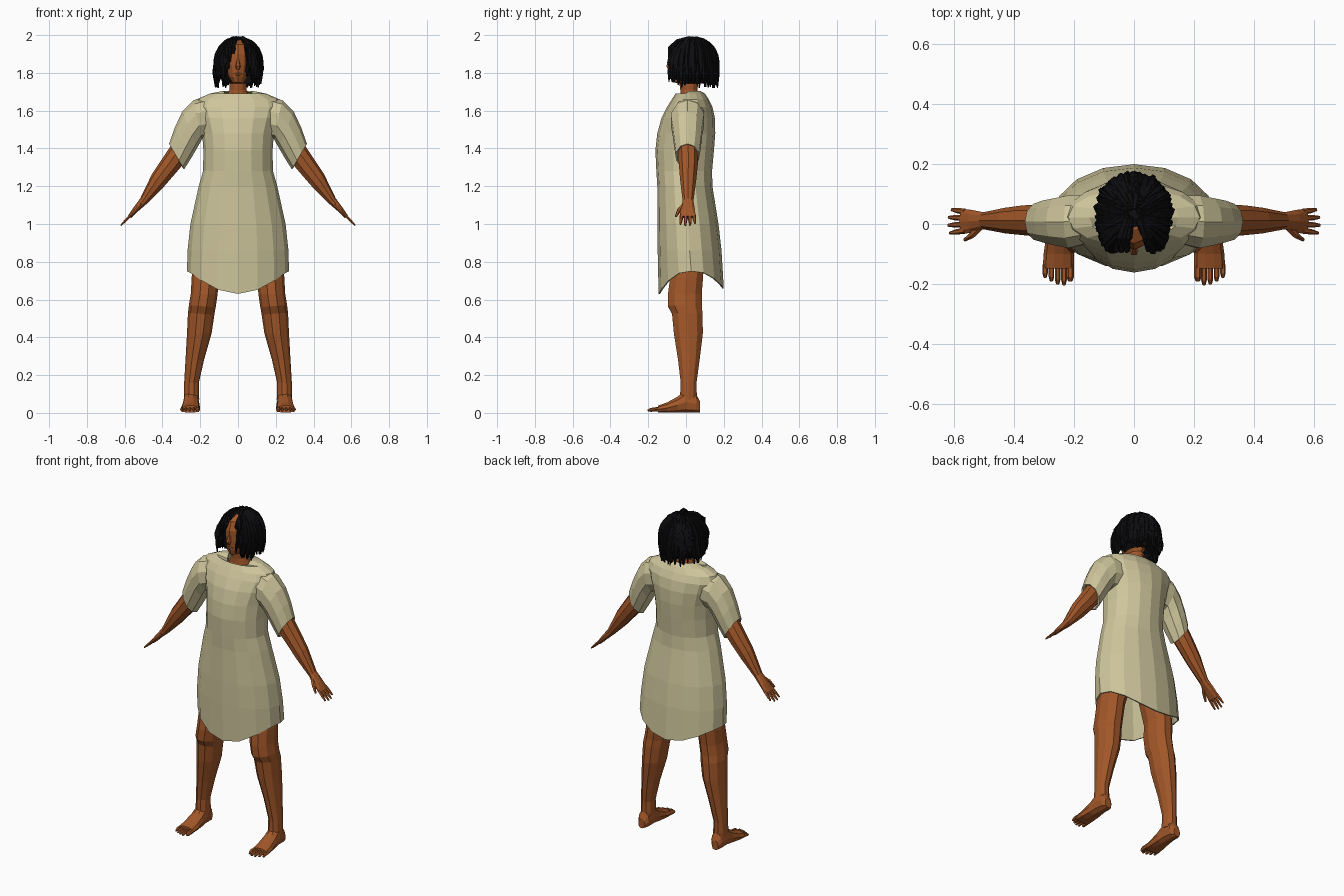
import bpy, bmesh, math, random
from mathutils import Vector

if "Cube" in bpy.data.objects:
    bpy.data.objects.remove(bpy.data.objects["Cube"])
rng = random.Random(4)


def material(name, color):
    m = bpy.data.materials.new(name)
    m.use_nodes = True
    m.diffuse_color = (*color, 1)
    m.node_tree.nodes["Principled BSDF"].inputs["Base Color"].default_value = (*color, 1)
    return m


skin = material("brown skin", (0.36, 0.095, 0.022))
cloth = material("beige cloth", (0.62, 0.56, 0.33))
black = material("black hair", (0.004, 0.004, 0.005))


def finish(name, bm, mat, thickness=0):
    bmesh.ops.recalc_face_normals(bm, faces=bm.faces)
    mesh = bpy.data.meshes.new(name)
    bm.to_mesh(mesh)
    bm.free()
    mesh.materials.append(mat)
    ob = bpy.data.objects.new(name, mesh)
    bpy.context.collection.objects.link(ob)
    if thickness:
        mod = ob.modifiers.new("cloth thickness", "SOLIDIFY")
        mod.thickness = thickness
        mod.offset = -1
    return ob


def ellipse(center, u, v, n):
    """Points around an ellipse with half axes u and v."""
    steps = [2 * math.pi * i / n for i in range(n)]
    return [center + u * math.cos(t) + v * math.sin(t) for t in steps]


def skin_rings(bm, rings, caps=True):
    """Bridge rings of points into a surface."""
    loops = [[bm.verts.new(p) for p in ring] for ring in rings]
    n = len(loops[0])
    for a, b in zip(loops, loops[1:]):
        for i in range(n):
            j = (i + 1) % n
            bm.faces.new((a[i], a[j], b[j], b[i]))
    if caps:
        bm.faces.new(loops[0])
        bm.faces.new(loops[-1])


def section(s, x1, z1, x2, z2, y1, y2, n):
    """Ring spanning two x-z points and a depth range, mirrored by s."""
    a, b = Vector((s * x1, 0, z1)), Vector((s * x2, 0, z2))
    mid = (a + b) / 2 + Vector((0, (y1 + y2) / 2, 0))
    return ellipse(mid, (a - b) / 2, Vector((0, (y2 - y1) / 2, 0)), n)


def tube(bm, points, radii, n=6, flat=1):
    points = [Vector(p) for p in points]
    rings = []
    for i, p in enumerate(points):
        d = (points[min(i + 1, len(points) - 1)] - points[max(i - 1, 0)]).normalized()
        side = Vector((0, 1, 0)) if abs(d.y) < 0.8 else Vector((1, 0, 0))
        u = (side - d * side.dot(d)).normalized()
        rings.append(ellipse(p, u * radii[i], d.cross(u) * radii[i] * flat, n))
    skin_rings(bm, rings)


# Dress body: height, half width, front, back
body = [(0.75, 0.27, -0.145, 0.2), (0.86, 0.267, -0.15, 0.188), (1, 0.252, -0.152, 0.172),
        (1.2, 0.208, -0.152, 0.14), (1.28, 0.185, -0.157, 0.138), (1.39, 0.183, -0.162, 0.148),
        (1.48, 0.19, -0.152, 0.155), (1.56, 0.215, -0.13, 0.153), (1.62, 0.235, -0.1, 0.14),
        (1.66, 0.22, -0.075, 0.12), (1.69, 0.15, -0.055, 0.1), (1.705, 0.075, -0.04, 0.075)]
rings = [section(1, w, z, -w, z, f, b, 16) for z, w, f, b in body]
mid_y = 0.0275
for p in rings[0]:
    swing = (p.y - mid_y) / 0.1725
    p.z -= (0.12 if swing < 0 else 0.09) * abs(swing) ** 2.5
for p in rings[-1]:
    p.z -= 0.025 * (p.y < 0)
bm = bmesh.new()
skin_rings(bm, rings, caps=False)
finish("dress_body", bm, cloth, 0.008)

# Head, neck and hidden upper chest
head = [(1.6, 0.1, -0.06, 0.1), (1.68, 0.06, -0.03, 0.07), (1.71, 0.045, -0.03, 0.06),
        (1.745, 0.045, -0.035, 0.065), (1.75, 0.032, -0.07, 0.065), (1.78, 0.052, -0.08, 0.08),
        (1.84, 0.066, -0.085, 0.115), (1.9, 0.07, -0.085, 0.13), (1.95, 0.06, -0.065, 0.12),
        (1.975, 0.03, -0.02, 0.08)]
bm = bmesh.new()
skin_rings(bm, [section(1, w, z, -w, z, f, b, 12) for z, w, f, b in head])
finish("head_and_neck", bm, skin)
bm = bmesh.new()
tube(bm, [(0, -0.078, 1.875), (0, -0.093, 1.835), (0, -0.088, 1.82)], [0.006, 0.014, 0.01], 5)
tube(bm, [(-0.024, -0.072, 1.792), (0, -0.083, 1.794), (0.024, -0.072, 1.792)], [0.004, 0.008, 0.004], 5)
finish("nose_and_lips", bm, skin)

# Limb sections: outer x, z, inner x, z, front, back
sleeve = [(0.12, 1.685, 0.13, 1.46, -0.06, 0.1), (0.235, 1.655, 0.19, 1.45, -0.085, 0.1),
          (0.295, 1.595, 0.215, 1.405, -0.075, 0.09), (0.335, 1.51, 0.25, 1.345, -0.065, 0.082),
          (0.365, 1.425, 0.285, 1.29, -0.055, 0.07)]
arm = [(0.3, 1.53, 0.22, 1.42, -0.05, 0.07), (0.358, 1.41, 0.295, 1.305, -0.042, 0.065),
       (0.405, 1.34, 0.325, 1.27, -0.038, 0.063), (0.455, 1.265, 0.395, 1.19, -0.032, 0.055),
       (0.518, 1.135, 0.483, 1.105, -0.018, 0.04), (0.555, 1.085, 0.53, 1.065, -0.03, 0.048),
       (0.583, 1.043, 0.566, 1.03, -0.034, 0.052)]
leg = [(0.21, 0.98, 0.02, 0.98, -0.09, 0.11), (0.245, 0.72, 0.1, 0.72, -0.088, 0.095),
       (0.25, 0.63, 0.108, 0.63, -0.1, 0.088), (0.26, 0.57, 0.118, 0.56, -0.1, 0.088),
       (0.265, 0.53, 0.125, 0.52, -0.078, 0.092), (0.27, 0.42, 0.14, 0.42, -0.068, 0.093),
       (0.278, 0.28, 0.18, 0.28, -0.045, 0.075), (0.285, 0.16, 0.207, 0.16, -0.03, 0.058),
       (0.287, 0.07, 0.205, 0.07, -0.035, 0.06)]
# Foot sections: depth, inner x, outer x, top z
foot = [(0.075, 0.228, 0.272, 0.055), (0.055, 0.21, 0.285, 0.09), (0, 0.206, 0.29, 0.115),
        (-0.045, 0.203, 0.294, 0.08), (-0.1, 0.2, 0.302, 0.052), (-0.148, 0.2, 0.305, 0.036)]

for s, label in ((1, "left"), (-1, "right")):
    for part, table, n, mat in (("sleeve", sleeve, 10, cloth), ("arm", arm, 9, skin), ("leg", leg, 10, skin)):
        bm = bmesh.new()
        skin_rings(bm, [section(s, *row, n) for row in table], caps=mat is skin)
        finish(f"{label}_{part}", bm, mat, 0 if mat is skin else 0.008)

    # Foot and toes
    bm = bmesh.new()
    rings = []
    for y, x1, x2, top in foot:
        mid = Vector((s * (x1 + x2) / 2, y, top / 2))
        ring = ellipse(mid, Vector(((x2 - x1) / 2, 0, 0)), Vector((0, 0, top * 0.6)), 10)
        for p in ring:
            p.z = max(p.z, 0.002)
        rings.append(ring)
    skin_rings(bm, rings)
    for i, reach in enumerate((0.19, 0.203, 0.2, 0.19, 0.178)):
        r = 0.013 if i == 0 else 0.0095
        x = s * (0.213 + 0.021 * i)
        tube(bm, [(x, -0.135, 0.02), (x, 0.015 - reach, 0.018), (x, -reach, 0.011)], [r, r, r * 0.6])
    finish(f"{label}_foot", bm, skin)

    # Fingers and thumb
    bm = bmesh.new()
    for i, reach in enumerate((0.9, 1, 0.98, 0.8)):
        y = -0.022 + 0.021 * i
        tip_y = -0.03 + 0.026 * i
        path = [(s * (0.565 + 0.056 * t * reach), y + (tip_y - y) * t, 1.05 - 0.058 * t * reach)
                for t in (0, 0.6, 1)]
        tube(bm, path, [0.0105, 0.009, 0.005], 6, 0.8)
    tube(bm, [(s * 0.515, -0.01, 1.1), (s * 0.54, -0.036, 1.075), (s * 0.566, -0.053, 1.04)],
         [0.014, 0.012, 0.006], 6, 0.8)
    finish(f"{label}_fingers", bm, skin)

# Hair cap with an opening for the face
bm = bmesh.new()
bmesh.ops.create_uvsphere(bm, u_segments=24, v_segments=14, radius=1)
for v in bm.verts:
    v.co = Vector((v.co.x * 0.115, 0.035 + v.co.y * 0.125, 1.85 + v.co.z * 0.135))
hidden = []
for f in bm.faces:
    c = f.calc_center_median()
    face_gap = c.y < 0 and abs(c.x - 0.01) < 0.055 and c.z < 1.955
    if face_gap or c.z < 1.755:
        hidden.append(f)
bmesh.ops.delete(bm, geom=hidden, context="FACES")
finish("hair_cap", bm, black)

# Hanging locks, measured by angle from the front
bm = bmesh.new()
count = 150
for i in range(count):
    angle = math.radians(27) + math.radians(306) * (i * 0.618034 % 1)
    front = min(angle, 2 * math.pi - angle)
    bulge = 1 + 0.16 * math.exp(-((front - 0.72) / 0.28) ** 2)
    outward = Vector((math.sin(angle) * 0.124, -math.cos(angle) * 0.132, 0)) * rng.uniform(0.87, 1)
    start = rng.uniform(0.1, 0.95)
    end_z = rng.uniform(1.72, 1.79) + (0.03 if front < 0.9 else 0)
    path = []
    for k in range(5):
        t = start + (1.55 - start) * k / 4
        swell = 1 + (bulge - 1) * k / 4
        path.append(Vector((0, 0.035, 1.85)) + outward * math.sin(t) * swell
                    + Vector((0, 0, 0.138 * math.cos(t))))
    low = path[-1]
    jitter = Vector((rng.uniform(-0.008, 0.008), rng.uniform(-0.008, 0.008), 0))
    path.append(Vector((low.x, low.y, (low.z + end_z) / 2)) + jitter)
    path.append(Vector((low.x * 0.97, low.y, end_z)) + jitter)
    r = rng.uniform(0.009, 0.014)
    tube(bm, path, [r * q for q in (0.6, 0.9, 1, 1, 1, 0.9, 0.3)], 5)

# Short locks over the brow
for x, end_z in ((-0.06, 1.85), (-0.042, 1.86), (-0.024, 1.9), (0.062, 1.86), (0.05, 1.93)):
    tube(bm, [(x * 0.4, 0.02, 1.985), (x * 0.8, -0.045, 1.965), (x, -0.085, 1.93), (x, -0.093, end_z)],
         [0.011, 0.014, 0.013, 0.004], 5)
finish("hair_locks", bm, black)
